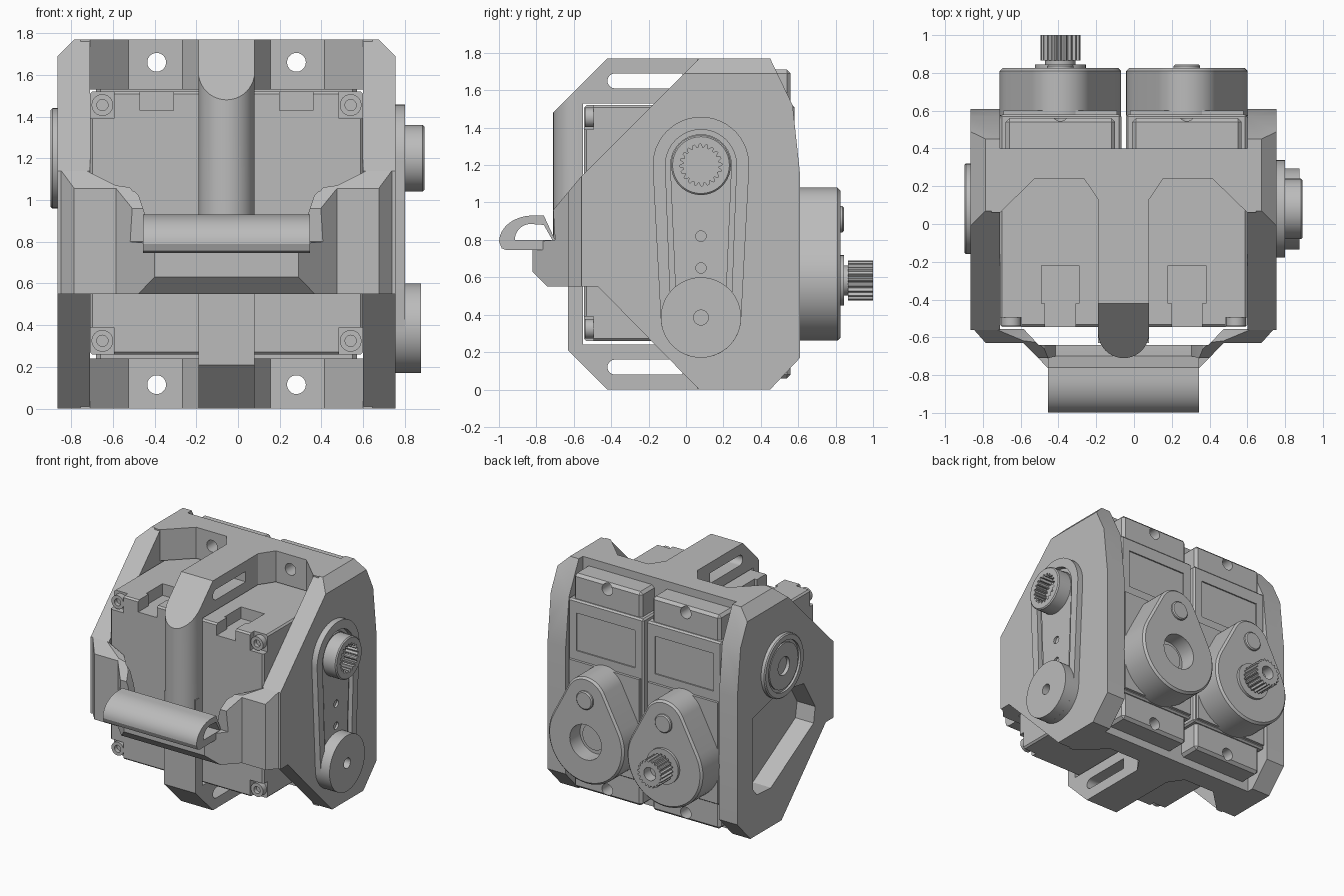
import bpy, bmesh, math
from mathutils import Vector

if "Cube" in bpy.data.objects:
    bpy.data.objects.remove(bpy.data.objects["Cube"])

CX = -0.055            # mirror plane of the assembly
HUB = (0.08, 1.2)      # side axle centre, y and z

grey = bpy.data.materials.new("mid grey")
grey.use_nodes = True
grey.diffuse_color = (0.5, 0.5, 0.5, 1)
grey.node_tree.nodes["Principled BSDF"].inputs["Base Color"].default_value = (0.5, 0.5, 0.5, 1)


def prism(name, pts, axis, a, b, bevel=0):
    """Extrude a 2D outline along an axis from a to b."""
    place = {"x": lambda p, t: (t, p[0], p[1]),
             "y": lambda p, t: (p[0], t, p[1]),
             "z": lambda p, t: (p[0], p[1], t)}[axis]
    bm = bmesh.new()
    face = bm.faces.new([bm.verts.new(place(p, a)) for p in pts])
    out = bmesh.ops.extrude_face_region(bm, geom=[face])
    moved = [g for g in out["geom"] if isinstance(g, bmesh.types.BMVert)]
    bmesh.ops.translate(bm, verts=moved, vec=Vector(place((0, 0), b - a)))
    bmesh.ops.recalc_face_normals(bm, faces=bm.faces)
    if bevel:
        sharp = [e for e in bm.edges if e.calc_face_angle(0) > 0.6]
        bmesh.ops.bevel(bm, geom=sharp, offset=bevel, segments=1, affect="EDGES")
    me = bpy.data.meshes.new(name)
    bm.to_mesh(me)
    bm.free()
    me.materials.append(grey)
    ob = bpy.data.objects.new(name, me)
    bpy.context.collection.objects.link(ob)
    return ob


def rect(x0, x1, y0, y1):
    return [(x0, y0), (x1, y0), (x1, y1), (x0, y1)]


def box(name, x0, x1, y0, y1, z0, z1, bevel=0):
    return prism(name, rect(x0, x1, y0, y1), "z", z0, z1, bevel)


def arc(c, r, a0, a1, n):
    angles = [math.radians(a0 + (a1 - a0) * i / n) for i in range(n + 1)]
    return [(c[0] + r * math.cos(t), c[1] + r * math.sin(t)) for t in angles]


def circle(c, r, n=40):
    return arc(c, r, 0, 360, n)[:-1]


def spline(c, r, depth, teeth=20):
    """Toothed round outline."""
    pts = circle(c, 1, teeth * 4)
    radius = [r, r, r - depth, r - depth]
    return [(c[0] + (p[0] - c[0]) * radius[i % 4], c[1] + (p[1] - c[1]) * radius[i % 4])
            for i, p in enumerate(pts)]


def teardrop(low, r_low, high, r_high):
    """Two stacked circles joined by tangents."""
    phi = math.degrees(math.asin((r_low - r_high) / (high[1] - low[1])))
    return arc(low, r_low, 180 - phi, 360 + phi, 32) + arc(high, r_high, phi, 180 - phi, 24)


def stadium(y0, y1, z0, z1):
    r, zc = (z1 - z0) / 2, (z0 + z1) / 2
    return arc((y0 + r, zc), r, 90, 270, 12) + arc((y1 - r, zc), r, -90, 90, 12)


def mirrored(half):
    """Close a half outline about the mirror plane."""
    return [(CX + u, v) for u, v in half] + [(CX - u, v) for u, v in reversed(half)]


def boolean(ob, cutter, mode="DIFFERENCE"):
    mod = ob.modifiers.new("cut", "BOOLEAN")
    mod.operation, mod.solver, mod.object = mode, "EXACT", cutter
    bpy.context.view_layer.objects.active = ob
    bpy.ops.object.modifier_apply(modifier=mod.name)
    bpy.data.objects.remove(cutter)


def flip(pts):
    """Swap top and bottom of an outline in height."""
    return [(p[0], 1.77 - p[1]) for p in pts]


# Side plates with chamfered top corners
side = [(-0.56, 0.55), (-0.47, 0.55), (0.07, 0), (0.45, 0), (0.61, 0.17), (0.61, 1.15),
        (0.57, 1.52), (0.45, 1.77), (0.07, 1.77), (-0.56, 1.14)]
for s, name in ((1, "left"), (-1, "right")):
    plate = prism(name + "_side_plate", side, "x", CX + s * 0.655, CX + s * 0.81)
    envelope = [(0.9, -0.1), (0.81, -0.1), (0.81, 1.69), (0.72, 1.78), (0.72, 1.9), (0.9, 1.9)]
    boolean(plate, prism("cutter", [(CX + s * u, z) for u, z in envelope], "y", -1, 1))
    if s < 0:
        window = [(0.42, 0.92), (0.42, 0.37), (0.37, 0.31), (0.2, 0.3), (-0.32, 0.6),
                  (-0.34, 0.72), (-0.2, 0.95), (0.1, 1.0)]
        boolean(plate, prism("cutter", window, "x", -1, -0.6))

# Cross beams above and below the motors
plan = [(0.0, -0.02), (0.135, -0.02), (0.135, 0.13), (0.21, 0.24), (0.47, 0.24),
        (0.655, 0.06), (0.7, 0.06), (0.7, 0.4), (0, 0.4)]
for name, z0, z1, hole_z in (("upper_beam", 1.53, 1.77, 1.66), ("lower_beam", 0, 0.24, 0.115)):
    beam = prism(name, mirrored(plan[1:-1]), "z", z0, z1)
    for s in (1, -1):
        boolean(beam, prism("cutter", circle((CX + s * 0.335, hole_z), 0.045), "y", 0.1, 0.8))
        # mounting ears
        ear = prism(name + "_ear", rect(CX + s * 0.335 - 0.29, CX + s * 0.335 + 0.29,
                                       *((1.45, 1.71) if z0 > 1 else (0.06, 0.32))),
                    "y", 0.38, 0.56, 0.02)
        boolean(ear, prism("cutter", circle((CX + s * 0.335, hole_z), 0.045), "y", 0.1, 0.8))

# Central spine, a frame around the motors with long slots
spine = prism("centre_spine", [(-0.42, 0), (0.3, 0), (0.3, 1.77), (-0.42, 1.77), (-0.575, 1.615),
                               (-0.575, 0.93), (-0.63, 0.93), (-0.63, 0.21)],
              "x", CX - 0.135, CX + 0.135)
boolean(spine, box("cutter", -1, 1, -0.55, 0.5, 0.24, 1.53))
slot = stadium(-0.42, 0.1, 1.61, 1.69)
for pts in (slot, flip(slot)):
    boolean(spine, prism("cutter", pts, "x", -0.6, 0.6))
nose = prism("spine_rounded_front", circle((CX, -0.575), 0.135), "z", 0.6, 1.85)
boolean(nose, prism("cutter", [(-0.9, 0.5), (-0.9, 1.29), (-0.42, 1.77), (-0.55, 1.6), (-0.55, 0.5)],
                    "x", -0.6, 0.6), "INTERSECT")

# Front bracket shaped by its plan, front and side outlines
bracket = prism("front_bracket", mirrored([
    (0.81, -0.54), (0.73, -0.63), (0.53, -0.63), (0.345, -0.82)]) + list(reversed(mirrored([
        (0.81, -0.5), (0.655, -0.5), (0.655, -0.555), (0.53, -0.555), (0.45, -0.64)]))),
    "z", 0.55, 1.14)
boolean(bracket, prism("cutter", mirrored([
    (0.9, 0.5), (0.9, 1.2), (0.67, 1.14), (0.53, 1.07), (0.46, 1.06), (0.42, 1.02),
    (0.39, 0.93), (0.36, 0.8)]), "y", -0.9, -0.4), "INTERSECT")
boolean(bracket, prism("cutter", [
    (-0.4, 0.5), (-0.69, 0.5), (-0.82, 0.63), (-0.82, 0.79), (-0.7, 0.8), (-0.71, 0.96),
    (-0.56, 1.14), (-0.4, 1.2)], "x", -1, 1), "INTERSECT")

# Hooked tow handle
outer = arc((-0.82, 0.79), 0.14, 90, 180, 14)
outer = [(-0.82 + (y + 0.82) * 1.28, z) for y, z in outer]
handle = prism("tow_handle", [(-0.7, 0.8), (-0.76, 0.93)] + outer + [(-0.985, 0.755), (-0.96, 0.745),
                                                                 (-0.77, 0.745)],
               "x", CX - 0.4, CX + 0.4)
boolean(handle, prism("cutter", [(-0.715, 0.8), (-0.76, 0.88)] + arc((-0.83, 0.8), 0.085, 90, 180, 10),
                      "x", -1, 1))

# Twin motors
for s, name in ((1, "left_motor"), (-1, "right_motor")):
    mid = CX + s * 0.335
    lo, hi = sorted((CX + s * 0.012, CX + s * 0.655))
    body = box(name + "_body", lo, hi, -0.545, 0.58, 0.26, 1.52, 0.012)
    boolean(body, box("cutter", mid - 0.1, mid + 0.1, -0.42, -0.22, 1.43, 1.6))
    boolean(body, box("cutter", mid - 0.08, mid + 0.08, -0.6, -0.4, 1.43, 1.6))
    # label recess on the back
    boolean(body, box("cutter", mid - 0.25, mid + 0.25, 0.57, 0.7, 1.13, 1.42))
    edges = sorted((CX + s * 0.54, CX + s * 0.7))
    for z0, z1, screw_z in ((1.39, 1.6, 1.455), (0.2, 0.39, 0.325)):
        boolean(body, box("cutter", *edges, -0.6, -0.495, z0, z1))
        screw = prism(name + "_screw", circle((CX + s * 0.595, screw_z), 0.052, 24), "y", -0.54, -0.48)
        boolean(screw, prism("cutter", circle((CX + s * 0.595, screw_z), 0.027, 20), "y", -0.6, -0.51))
    # gearbox housing with idler pin
    low, high = (mid, 0.583), (mid, 0.91)
    gearbox = prism(name + "_gearbox", teardrop(low, 0.322, high, 0.17), "y", 0.56, 0.825, 0.015)
    prism(name + "_idler_pin", circle(high, 0.07), "y", 0.8, 0.845, 0.008)
    prism(name + "_back_lid", rect(mid - 0.3, mid + 0.3, 0.28, 1.06), "y", 0.57, 0.6)
    if s > 0:
        boolean(gearbox, prism("cutter", circle(low, 0.135), "y", 0.7, 0.9))
        prism(name + "_socket", circle(low, 0.1), "y", 0.68, 0.72)
    else:
        prism(name + "_shaft_collar", circle(low, 0.135), "y", 0.8, 0.845)
        prism(name + "_shaft_neck", circle(low, 0.08), "y", 0.8, 0.9)
        shaft = prism(name + "_splined_shaft", spline(low, 0.106, 0.015), "y", 0.865, 1.0)
        boolean(shaft, prism("cutter", circle(low, 0.05), "y", 0.92, 1.1))

# Drive arm on the left side
foot = (HUB[0], 0.385)
cover = prism("arm_surround", teardrop(foot, 0.215, HUB, 0.258), "x", 0.74, 0.8)
boolean(cover, prism("cutter", teardrop(foot, 0.16, HUB, 0.19), "x", 0.765, 0.9))
arm = prism("drive_arm", teardrop(foot, 0.13, HUB, 0.165), "x", 0.74, 0.782)
for z in (0.65, 0.82):
    boolean(arm, prism("cutter", circle((HUB[0], z), 0.028, 20), "x", 0.75, 0.9))
hub = prism("splined_hub", circle(HUB, 0.16), "x", 0.76, 0.893, 0.008)
boolean(hub, prism("cutter", spline(HUB, 0.112, 0.018), "x", 0.79, 1))
boolean(hub, prism("cutter", circle(HUB, 0.055), "x", 0.765, 0.82))
foot_disc = prism("arm_foot_disc", circle(foot, 0.215, 48), "x", 0.75, 0.876)
boolean(foot_disc, prism("cutter", circle(foot, 0.04, 24), "x", 0.8, 1))

# Bearing on the right side
bearing = prism("side_bearing", circle(HUB, 0.24, 48), "x", -0.898, -0.75, 0.008)
boolean(bearing, prism("cutter", circle(HUB, 0.195, 48), "x", -0.95, -0.88))
core = prism("bearing_core", circle(HUB, 0.175, 48), "x", -0.892, -0.8)
for ob in (bearing, core):
    boolean(ob, prism("cutter", circle(HUB, 0.07), "x", -0.95, -0.78))

# Smooth the round surfaces and keep the edges crisp
bpy.ops.object.select_all(action="DESELECT")
for ob in bpy.context.collection.objects:
    if ob.type == "MESH":
        ob.select_set(True)
        bpy.context.view_layer.objects.active = ob
bpy.ops.object.shade_smooth_by_angle(angle=math.radians(25))
